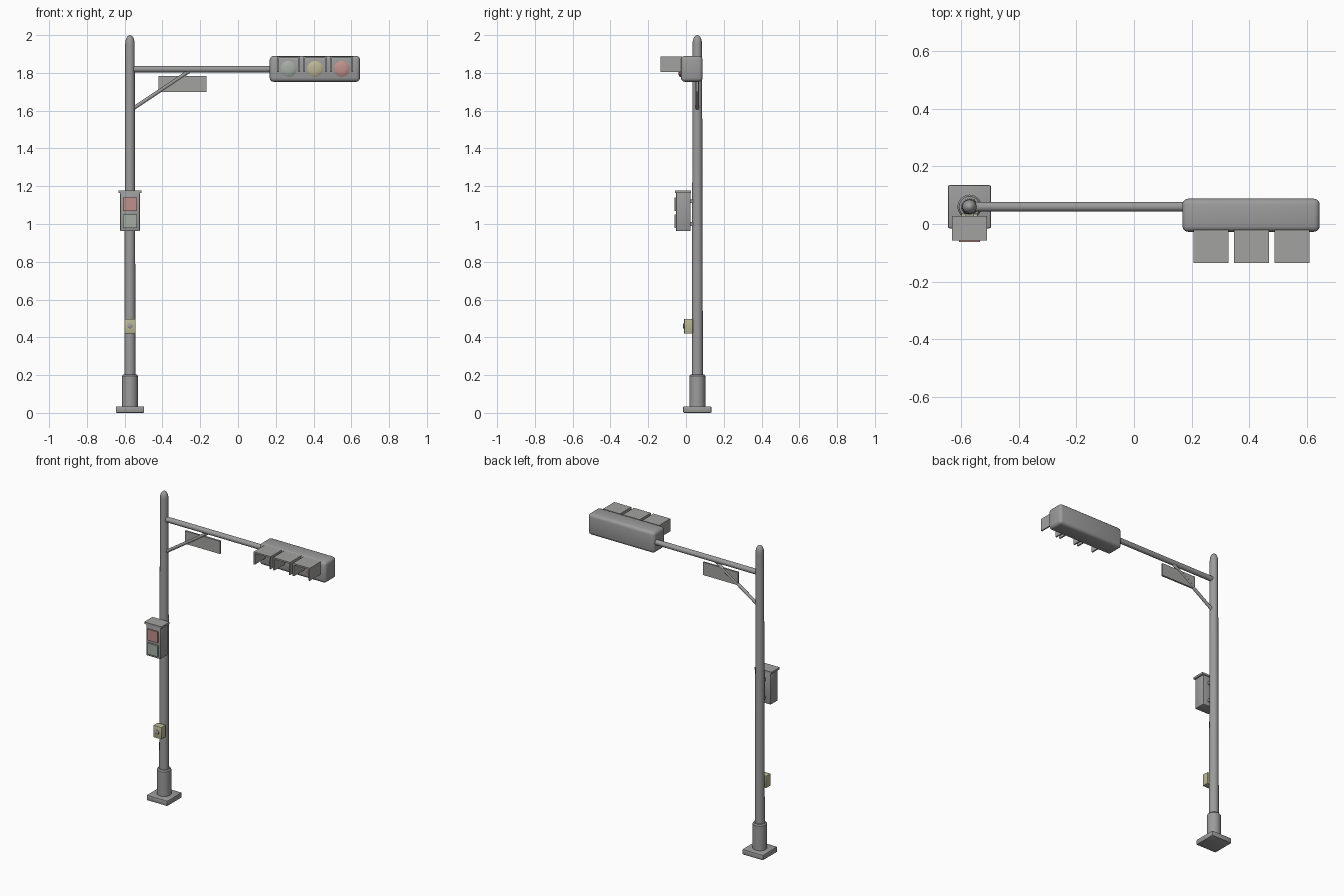
import bpy, bmesh, math
from mathutils import Vector

cube = bpy.data.objects.get("Cube")
if cube:
    bpy.data.objects.remove(cube, do_unlink=True)

PX, PY = -0.572, 0.06  # pole axis


def material(name, rgb):
    m = bpy.data.materials.new(name)
    m.use_nodes = True
    m.diffuse_color = (*rgb, 1)
    bsdf = m.node_tree.nodes["Principled BSDF"]
    bsdf.inputs["Base Color"].default_value = (*rgb, 1)
    bsdf.inputs["Roughness"].default_value = 0.6
    return m


METAL = material("grey metal", (0.33, 0.33, 0.33))
PANEL = material("pale grey panel", (0.36, 0.37, 0.35))
RED = material("muted red", (0.52, 0.28, 0.26))
YELLOW = material("muted yellow", (0.50, 0.47, 0.30))
GREEN = material("pale green", (0.37, 0.42, 0.37))


def finish(name, bm, mat, smooth=True):
    bmesh.ops.recalc_face_normals(bm, faces=bm.faces[:])
    mesh = bpy.data.meshes.new(name)
    bm.to_mesh(mesh)
    bm.free()
    mesh.materials.append(mat)
    ob = bpy.data.objects.new(name, mesh)
    bpy.context.collection.objects.link(ob)
    if smooth:
        bpy.ops.object.select_all(action="DESELECT")
        ob.select_set(True)
        bpy.context.view_layer.objects.active = ob
        bpy.ops.object.shade_smooth_by_angle(angle=math.radians(35))
    return ob


def box(name, lo, hi, mat, bevel=0, segments=2):
    """Box between two corners, with optionally rounded edges."""
    lo, hi = Vector(lo), Vector(hi)
    bm = bmesh.new()
    bmesh.ops.create_cube(bm, size=1)
    bmesh.ops.scale(bm, vec=hi - lo, verts=bm.verts)
    bmesh.ops.translate(bm, vec=(lo + hi) / 2, verts=bm.verts)
    if bevel:
        bmesh.ops.bevel(bm, geom=bm.edges[:], offset=bevel, segments=segments,
                        profile=0.5, affect="EDGES")
    return finish(name, bm, mat, bool(bevel))


def lathe(name, profile, mat, start, direction=(0, 0, 1), sides=24):
    """Stack of (radius, distance) rings along a direction, capped."""
    bm = bmesh.new()
    turn = Vector(direction).to_track_quat("Z", "Y")
    rings = []
    for r, d in profile:
        rings.append([bm.verts.new(Vector(start) + turn @ Vector(
            (r * math.cos(math.tau * i / sides), r * math.sin(math.tau * i / sides), d)))
            for i in range(sides)])
    for a, b in zip(rings, rings[1:]):
        for i in range(sides):
            j = (i + 1) % sides
            bm.faces.new((a[i], a[j], b[j], b[i]))
    bm.faces.new(rings[0])
    bm.faces.new(rings[-1])
    return finish(name, bm, mat)


def rod(name, a, b, r, mat):
    span = Vector(b) - Vector(a)
    return lathe(name, [(r, 0), (r, span.length)], mat, a, span, 16)


# Base, sleeve and tapered pole with a rounded tip
box("base_plate", (PX - 0.075, PY - 0.075, 0), (PX + 0.075, PY + 0.075, 0.035), METAL, 0.006)
lathe("base_sleeve", [(0.042, 0.03), (0.042, 0.195), (0.036, 0.203)], METAL, (PX, PY, 0))
dome = [(0.025 * math.cos(t * math.pi / 12), 1.955 + 0.045 * math.sin(t * math.pi / 12))
        for t in range(1, 6)]
lathe("pole", [(0.03, 0.03), (0.025, 1.955)] + dome + [(0.002, 2.0)], METAL, (PX, PY, 0))

# Arm and diagonal brace
rod("arm", (PX, PY, 1.82), (0.2, PY, 1.82), 0.017, METAL)
rod("arm_brace", (PX + 0.015, PY, 1.61), (-0.255, PY, 1.812), 0.01, METAL)
box("street_sign", (-0.42, PY - 0.006, 1.70), (-0.168, PY + 0.006, 1.783), PANEL)

# Signal head with three lenses, each under an open hood
box("signal_housing", (0.168, -0.027, 1.753), (0.646, 0.088, 1.89), METAL, 0.02, 3)
for side, x, mat in (("right", 0.268, GREEN), ("middle", 0.408, YELLOW), ("left", 0.549, RED)):
    lathe(side + "_lens", [(0.042, 0), (0.042, 0.013), (0.034, 0.018), (0.015, 0.021)],
          mat, (x, -0.02, 1.821), (0, -1, 0))
    box(side + "_hood_top", (x - 0.061, -0.136, 1.878), (x + 0.061, -0.02, 1.888), PANEL)
    for s in (-1, 1):
        edge = sorted((x + s * 0.061, x + s * 0.052))
        box(side + "_hood_cheek", (edge[0], -0.136, 1.806), (edge[1], -0.02, 1.88), PANEL)

# Pedestrian signal with a roof and two lit panels
box("walk_signal_box", (PX - 0.052, -0.053, 0.962), (PX + 0.052, 0.024, 1.166), METAL, 0.005)
box("walk_signal_roof", (PX - 0.061, -0.057, 1.165), (PX + 0.061, 0.027, 1.178), PANEL)
for name, z, mat in (("stop_panel", 1.104, RED), ("walk_panel", 1.014, GREEN)):
    box(name, (PX - 0.037, -0.062, z - 0.036), (PX + 0.037, -0.05, z + 0.036), mat)
for z in (1.0, 1.12):
    box("walk_signal_bracket", (PX - 0.015, 0.02, z - 0.01), (PX + 0.015, PY, z + 0.01), METAL)

# Push button box
box("button_box", (PX - 0.029, -0.01, 0.42), (PX + 0.029, 0.036, 0.498), YELLOW, 0.003)
lathe("push_button", [(0.013, 0), (0.013, 0.006), (0.01, 0.008)], METAL,
      (PX, -0.009, 0.46), (0, -1, 0), 16)
